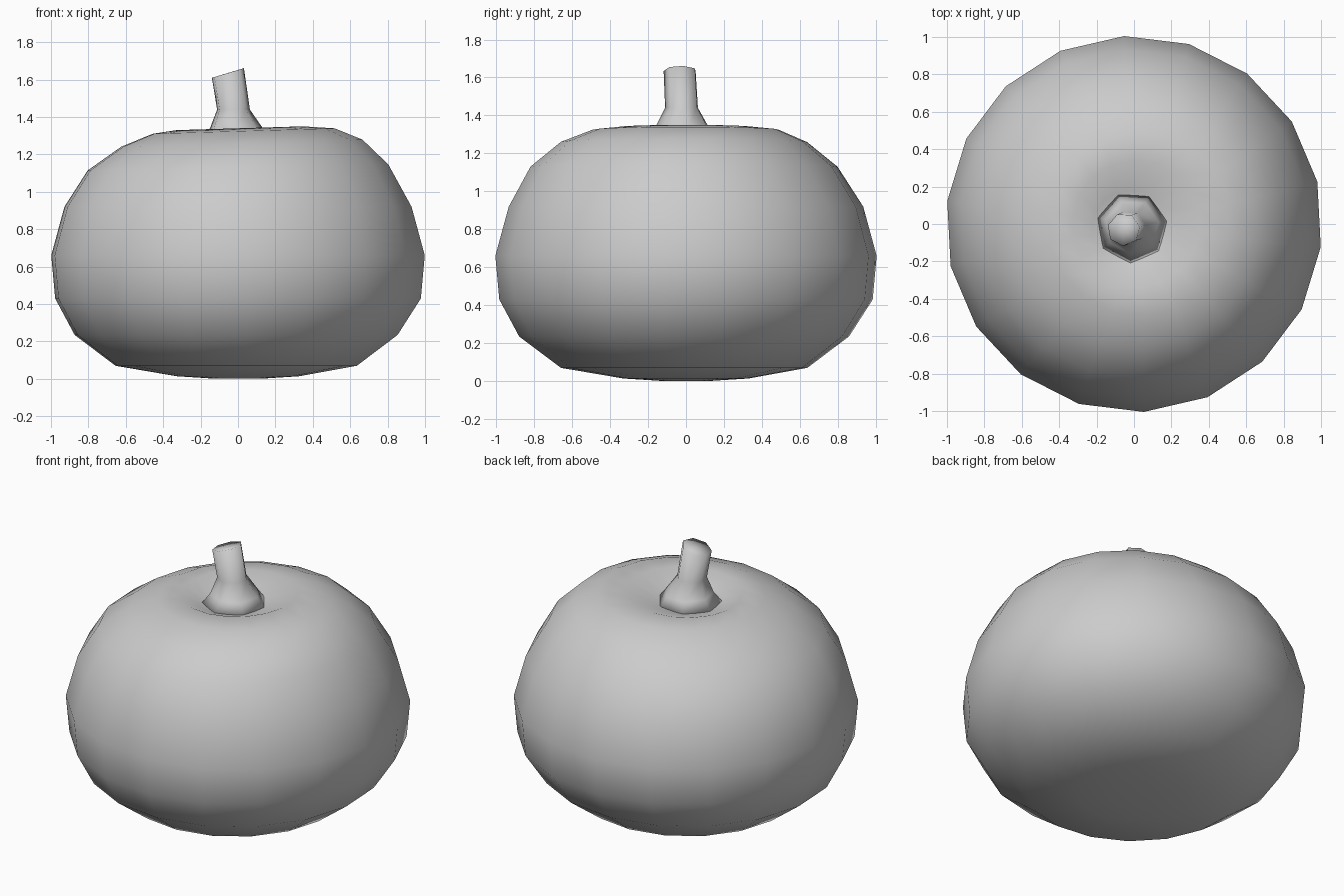
import bpy, bmesh, math

if "Cube" in bpy.data.objects:
    bpy.data.objects.remove(bpy.data.objects["Cube"])


def loft(name, rings, sides, phase):
    """Closed lofted surface; each ring is (radius, z, centre x, centre y, tilt along x)."""
    bm = bmesh.new()
    loops = []
    for r, z, cx, cy, tilt in rings:
        loop = []
        for i in range(sides):
            a = math.radians(phase) + 2 * math.pi * i / sides
            dx, dy = r * math.cos(a), r * math.sin(a)
            loop.append(bm.verts.new((cx + dx, cy + dy, z + tilt * dx)))
        loops.append(loop)
    for lo, hi in zip(loops, loops[1:]):
        for i in range(sides):
            j = (i + 1) % sides
            bm.faces.new((lo[i], lo[j], hi[j], hi[i]))
    # close both ends with a fan
    for loop, ring, order in ((loops[0], rings[0], -1), (loops[-1], rings[-1], 1)):
        tip = bm.verts.new((ring[2], ring[3], ring[1]))
        for i in range(sides):
            tri = (loop[i], loop[(i + 1) % sides], tip)
            bm.faces.new(tri[::order])
    bmesh.ops.recalc_face_normals(bm, faces=bm.faces)
    for f in bm.faces:
        f.smooth = True
    mesh = bpy.data.meshes.new(name)
    bm.to_mesh(mesh)
    bm.free()
    obj = bpy.data.objects.new(name, mesh)
    bpy.context.collection.objects.link(obj)
    return obj


# Squat round body with a dimple on top
loft("pumpkin_body", [
    (0.14, 0.002, 0, 0, 0),
    (0.33, 0.014, 0, 0, 0),
    (0.65, 0.07, -0.01, -0.01, 0),
    (0.87, 0.235, -0.01, -0.01, 0),
    (0.985, 0.43, 0, 0, 0),
    (1.006, 0.66, 0, 0, 0),
    (0.935, 0.92, 0, 0, 0),
    (0.81, 1.13, 0, -0.01, 0.02),
    (0.65, 1.26, 0.02, -0.01, 0.03),
    (0.49, 1.325, 0.03, 0, 0.03),
    (0.34, 1.34, 0.01, 0, 0.03),
    (0.20, 1.285, -0.02, -0.02, 0),
    (0.10, 1.27, -0.02, -0.02, 0),
], 18, -7)

# Flared, leaning stem
loft("stem", [
    (0.20, 1.27, -0.01, -0.02, 0),
    (0.145, 1.34, -0.01, -0.015, 0),
    (0.09, 1.44, -0.025, -0.02, 0),
    (0.088, 1.635, -0.055, -0.03, 0.3),
], 7, 10)
